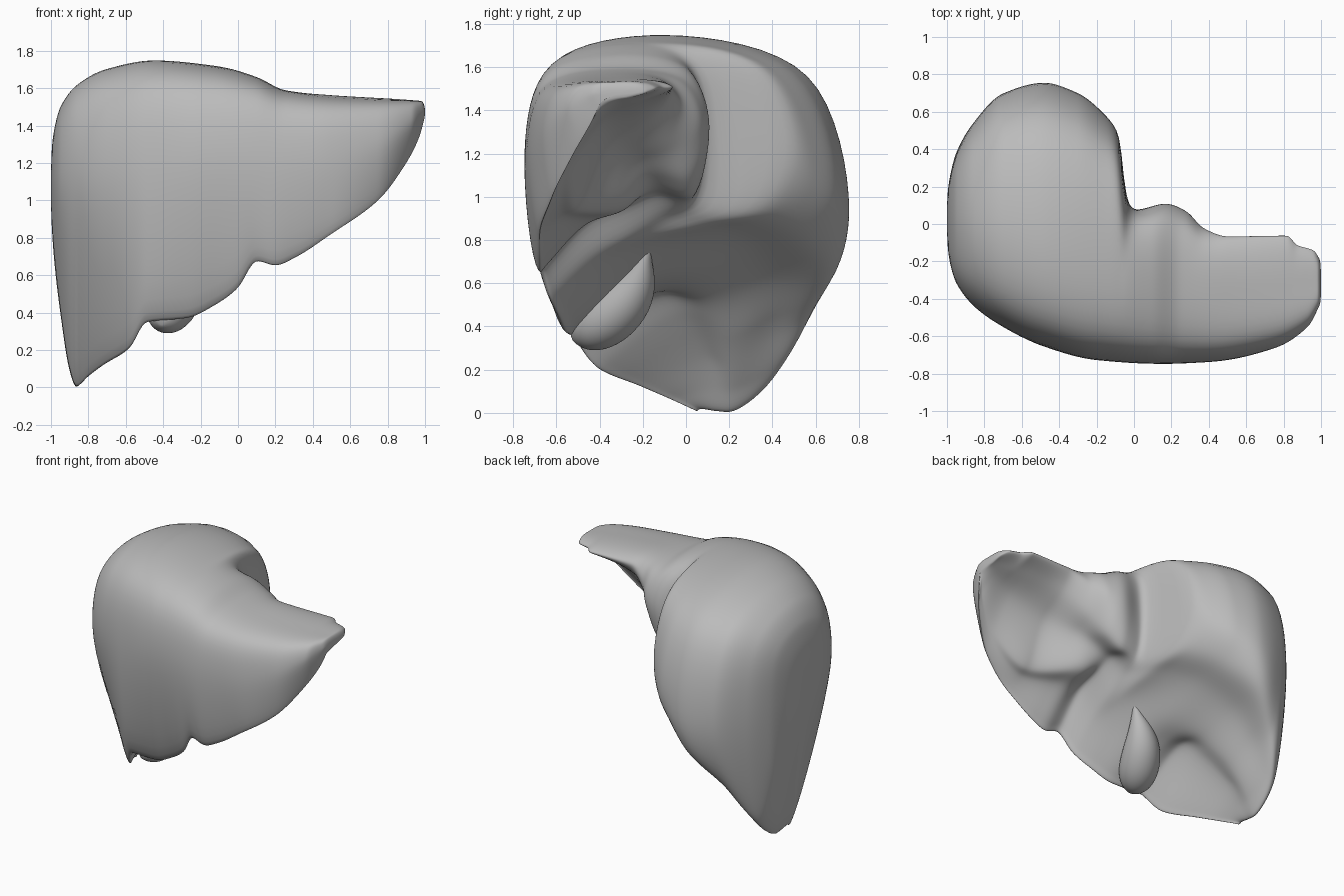
import bpy, bmesh, math
from mathutils import Vector

if "Cube" in bpy.data.objects:
    bpy.data.objects.remove(bpy.data.objects["Cube"])

grey = bpy.data.materials.new("organ grey")
grey.diffuse_color = (0.5, 0.5, 0.5, 1)
grey.use_nodes = True
grey.node_tree.nodes["Principled BSDF"].inputs["Base Color"].default_value = grey.diffuse_color

# Guide lines running along the body, as (x, y, z)
TOP = [(-1, .03, 1.25), (-.985, .03, 1.37), (-.95, .02, 1.5), (-.86, 0, 1.62), (-.7, -.03, 1.705),
       (-.45, -.1, 1.75), (-.12, -.17, 1.72), (.1, -.25, 1.66), (.25, -.3, 1.59), (.5, -.35, 1.56),
       (.93, -.32, 1.535), (.985, -.31, 1.53), (1, -.3, 1.5)]
BACK = [(-1, .15, 1.1), (-.985, .25, 1.06), (-.95, .38, 1.02), (-.86, .54, .97), (-.7, .7, .93),
        (-.48, .757, .93), (-.3, .7, 1.0), (-.16, .59, 1.1), (-.09, .5, 1.2), (-.062, .41, 1.24),
        (-.055, .2, 1.28), (-.035, .11, 1.32), (.01, .075, 1.33), (.17, .11, 1.33), (.28, .07, 1.35),
        (.37, -.02, 1.43), (.5, -.065, 1.5), (.82, -.06, 1.505), (.87, -.11, 1.505),
        (.96, -.14, 1.5), (1, -.2, 1.48)]
LOWBACK = [(-1, .12, .95), (-.985, .22, .8), (-.95, .34, .52), (-.86, .44, .25), (-.7, .58, .46),
           (-.5, .67, .66), (-.3, .57, .82), (-.14, .43, .92), (-.06, .28, .95), (-.04, .1, .97),
           (0, .03, .98), (.12, .03, 1), (.22, .01, 1.08), (.32, -.06, 1.22), (.5, -.15, 1.38),
           (.75, -.19, 1.43), (1, -.26, 1.46)]
UNDER = [(-1, .04, .92), (-.985, .12, .7), (-.95, .2, .4), (-.9, .23, .09), (-.865, .22, .005), (-.8, .22, .11),
         (-.65, .2, .34), (-.5, .1, .53), (-.3, 0, .66), (-.12, -.16, .77), (0, -.25, .82),
         (.09, -.27, .97), (.2, -.28, .94), (.5, -.5, .95), (.75, -.53, 1.13), (.93, -.45, 1.33), (1, -.36, 1.45)]
EDGE = [(-1, 0, .95), (-.985, .02, .74), (-.95, .05, .42), (-.9, .04, .1), (-.865, .05, .005),
        (-.8, -.07, .06), (-.72, -.21, .12), (-.58, -.42, .21), (-.49, -.52, .35), (-.27, -.56, .37),
        (-.12, -.59, .44), (0, -.63, .53), (.1, -.67, .675), (.2, -.68, .65), (.3, -.68, .69),
        (.5, -.68, .82), (.75, -.62, 1.0), (.9, -.52, 1.2), (.97, -.44, 1.34), (1, -.39, 1.45)]
FRONT = [(-1, -.1, 1.1), (-.985, -.2, 1.08), (-.95, -.31, 1.05), (-.86, -.43, 1.04), (-.7, -.55, 1.08),
         (-.5, -.65, 1.13), (-.2, -.73, 1.2), (.1, -.748, 1.22), (.4, -.738, 1.22), (.75, -.665, 1.3),
         (.93, -.55, 1.41), (1, -.42, 1.48)]
# Underside hollows: how far each dips from the straight line between its neighbours
HOLLOW = [(-1, 0, 0), (-.86, .03, -.02), (-.65, 0, .02), (-.3, 0, .03), (-.05, 0, 0), (.1, -.02, .04),
          (.25, -.03, .08), (.5, -.03, .08), (.75, -.02, .06), (1, 0, 0)]
FLOOR = [(-1, 0, 0), (-.86, 0, -.005), (-.72, .06, .08), (-.55, .06, .12), (-.4, .03, .06), (-.12, 0, .03),
         (.02, 0, .03), (.09, 0, .06), (.25, 0, .06), (.5, 0, .02), (1, 0, 0)]


def along(guide, x):
    """Smooth, overshoot-free point on a guide line at x."""
    i = 0
    while i < len(guide) - 2 and guide[i + 1][0] < x:
        i += 1

    def slope(j, c):
        if j < 1 or j > len(guide) - 2:
            return None
        a, b, d = guide[j - 1], guide[j], guide[j + 1]
        s, t = (b[c] - a[c]) / (b[0] - a[0]), (d[c] - b[c]) / (d[0] - b[0])
        return 2 * s * t / (s + t) if s * t > 0 else 0

    a, b = guide[i], guide[i + 1]
    h = b[0] - a[0]
    t = (x - a[0]) / h
    out = []
    for c in (1, 2):
        d = (b[c] - a[c]) / h
        m, n = slope(i, c), slope(i + 1, c)
        m, n = (d if m is None else m), (d if n is None else n)
        out.append(a[c] * (2*t**3 - 3*t*t + 1) + b[c] * (3*t*t - 2*t**3)
                   + h * m * (t**3 - 2*t*t + t) + h * n * (t**3 - t*t))
    return Vector(out)


def shoulder(top, side, k):
    """Rounded corner between the top and a side."""
    return ((top + side) / 2).lerp(Vector((side.x, top.y)), k)


def closed_spline(pts, steps):
    """Centripetal Catmull-Rom loop."""
    n, out = len(pts), []
    for i in range(n):
        p = [pts[(i + j) % n] for j in (-1, 0, 1, 2)]
        k = [0]
        for j in range(3):
            k.append(k[-1] + max((p[j + 1] - p[j]).length, 1e-4) ** .5)
        for s in range(steps):
            t = k[1] + (k[2] - k[1]) * s / steps
            q = [p[j].lerp(p[j + 1], (t - k[j]) / (k[j + 1] - k[j])) for j in range(3)]
            q = [q[j].lerp(q[j + 1], (t - k[j]) / (k[j + 2] - k[j])) for j in range(2)]
            out.append(q[0].lerp(q[1], (t - k[1]) / (k[2] - k[1])))
    return out


def section(x):
    top, back, low, under, edge, front = (along(g, x) for g in (TOP, BACK, LOWBACK, UNDER, EDGE, FRONT))
    lip = edge + (under - edge) * .1 + Vector((0, .01))
    hollow = (low + under) / 2 + along(HOLLOW, x)
    floor = (under + lip) / 2 + along(FLOOR, x)
    loop = [top, shoulder(top, back, .55), back, low, hollow, under, floor, lip, edge, front,
            shoulder(top, front, .6)]
    return [Vector((x, p.x, p.y)) for p in closed_spline(loop, 8)]


def loft(name, rings):
    """Skin a row of equal rings and cap both ends."""
    bm = bmesh.new()
    rows = [[bm.verts.new(p) for p in r] for r in rings]
    for a, b in zip(rows, rows[1:]):
        for i in range(len(a)):
            j = (i + 1) % len(a)
            bm.faces.new((a[i], a[j], b[j], b[i]))
    for r in (rows[0], rows[-1]):
        c = bm.verts.new(sum((v.co for v in r), Vector()) / len(r))
        for i in range(len(r)):
            bm.faces.new((r[i], r[(i + 1) % len(r)], c))
    bmesh.ops.recalc_face_normals(bm, faces=bm.faces)
    mesh = bpy.data.meshes.new(name)
    bm.to_mesh(mesh)
    bm.free()
    mesh.materials.append(grey)
    ob = bpy.data.objects.new(name, mesh)
    bpy.context.collection.objects.link(ob)
    mesh.shade_smooth()
    return ob


# Main body: both lobes, with sections packed closer at the two ends
N = 200
xs = [0.6 * -math.cos(math.pi * i / N) + 0.4 * (2 * i / N - 1) for i in range(N + 1)]
body = loft("liver_body", [section(x) for x in xs])
relax = body.modifiers.new("relax", 'SMOOTH')
relax.factor, relax.iterations = .5, 8

# Gallbladder: teardrop from narrow neck to round end, as (x, y, z, radius)
SAC = [(-.15, -.17, .77, .012), (-.18, -.19, .71, .03), (-.23, -.21, .63, .08), (-.29, -.26, .54, .125),
       (-.345, -.35, .45, .14), (-.38, -.43, .395, .125), (-.4, -.49, .36, .085), (-.41, -.525, .345, .025)]
rings = []
for i, (x, y, z, r) in enumerate(SAC):
    a, b = SAC[max(i - 1, 0)], SAC[min(i + 1, len(SAC) - 1)]
    rot = Vector((b[0] - a[0], b[1] - a[1], b[2] - a[2])).to_track_quat('Z', 'X')
    rings.append([Vector((x, y, z)) + rot @ Vector((r * math.cos(t), r * math.sin(t), 0))
                  for t in (2 * math.pi * k / 16 for k in range(16))])
sac = loft("gallbladder", rings)
sub = sac.modifiers.new("smooth", 'SUBSURF')
sub.levels = sub.render_levels = 2
